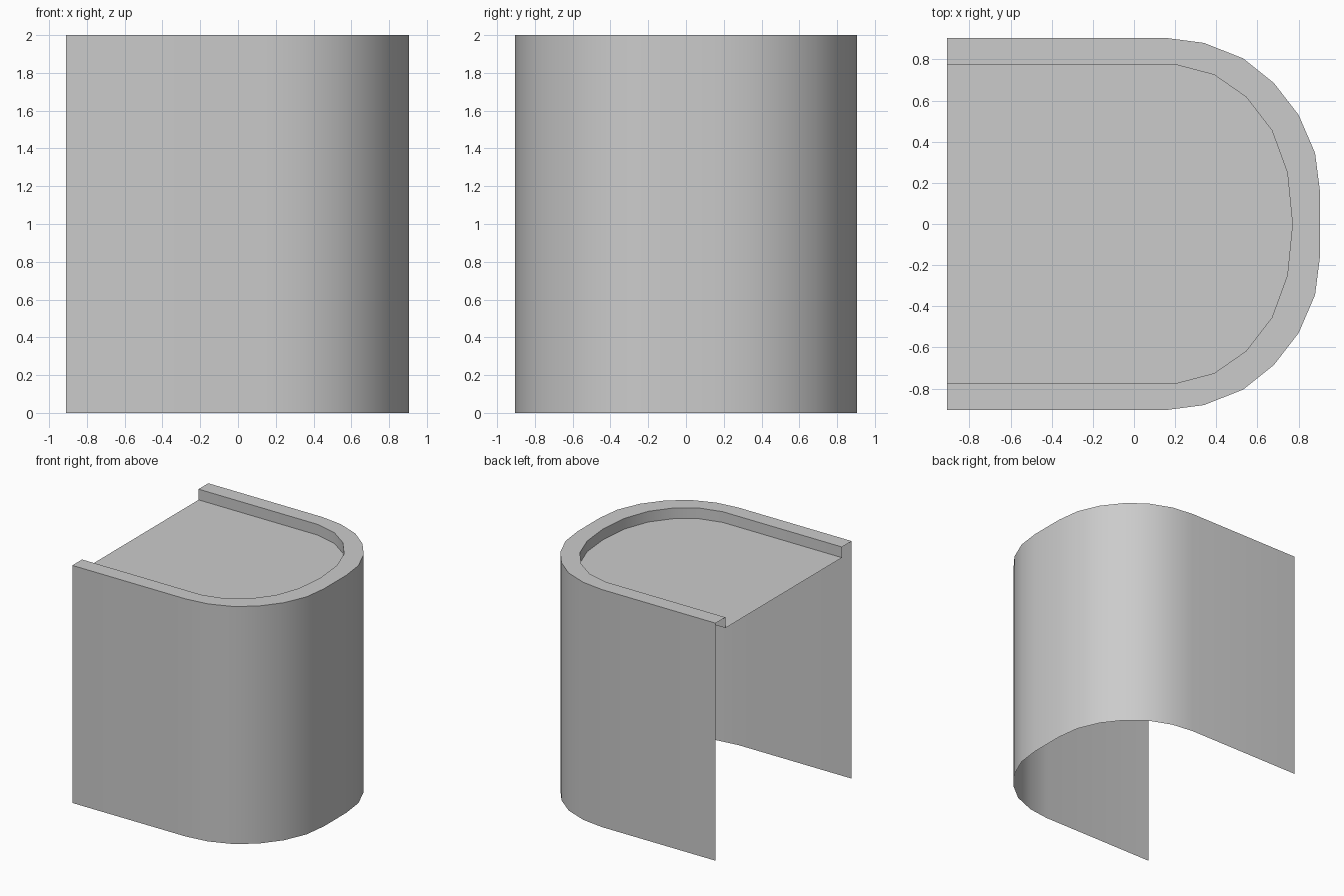
import bpy
import bmesh

if "Cube" in bpy.data.objects:
    bpy.data.objects.remove(bpy.data.objects["Cube"], do_unlink=True)

HEIGHT, FLOOR, BACK = 2.0, 1.91, -0.91

# Single flat colour
grey = bpy.data.materials.new("light_grey")
grey.use_nodes = True
colour = (0.6, 0.6, 0.6, 1.0)
grey.diffuse_color = colour
grey.node_tree.nodes["Principled BSDF"].inputs["Base Color"].default_value = colour


def u_path(half):
    """Mirror the rear half of a U-shaped plan to the front."""
    return half + [(x, -y) for x, y in reversed(half) if y > 0]


outer = u_path([(BACK, 0.905), (0.15, 0.905), (0.34, 0.88), (0.53, 0.805), (0.68, 0.685),
                (0.80, 0.53), (0.88, 0.345), (0.905, 0.15)])
inner = u_path([(BACK, 0.775), (0.2, 0.775), (0.39, 0.725), (0.545, 0.617),
                (0.67, 0.455), (0.745, 0.25), (0.77, 0)])


def finish(name, bm):
    mesh = bpy.data.meshes.new(name)
    bm.to_mesh(mesh)
    bm.free()
    mesh.materials.append(grey)
    obj = bpy.data.objects.new(name, mesh)
    bpy.context.collection.objects.link(obj)
    return obj


def wall(name, path, low, high):
    """Open sheet following a plan path."""
    bm = bmesh.new()
    bottom = [bm.verts.new((x, y, low)) for x, y in path]
    top = [bm.verts.new((x, y, high)) for x, y in path]
    for i in range(len(path) - 1):
        bm.faces.new((bottom[i], top[i], top[i + 1], bottom[i + 1])).smooth = True
    return finish(name, bm)


def plate(name, outline, z):
    """Flat face looking up; the outline runs clockwise."""
    bm = bmesh.new()
    face = bm.faces.new([bm.verts.new((x, y, z)) for x, y in outline])
    face.normal_update()
    if face.normal.z < 0:
        face.normal_flip()
    return finish(name, bm)


# Outer curved wall, open at the back and underneath
wall("outer_wall", outer, 0, HEIGHT)
# Flat rim and the short lip down to the recessed top
plate("top_rim", outer + inner[::-1], HEIGHT)
wall("inner_lip", inner[::-1], FLOOR, HEIGHT)
plate("recessed_top", inner, FLOOR)
